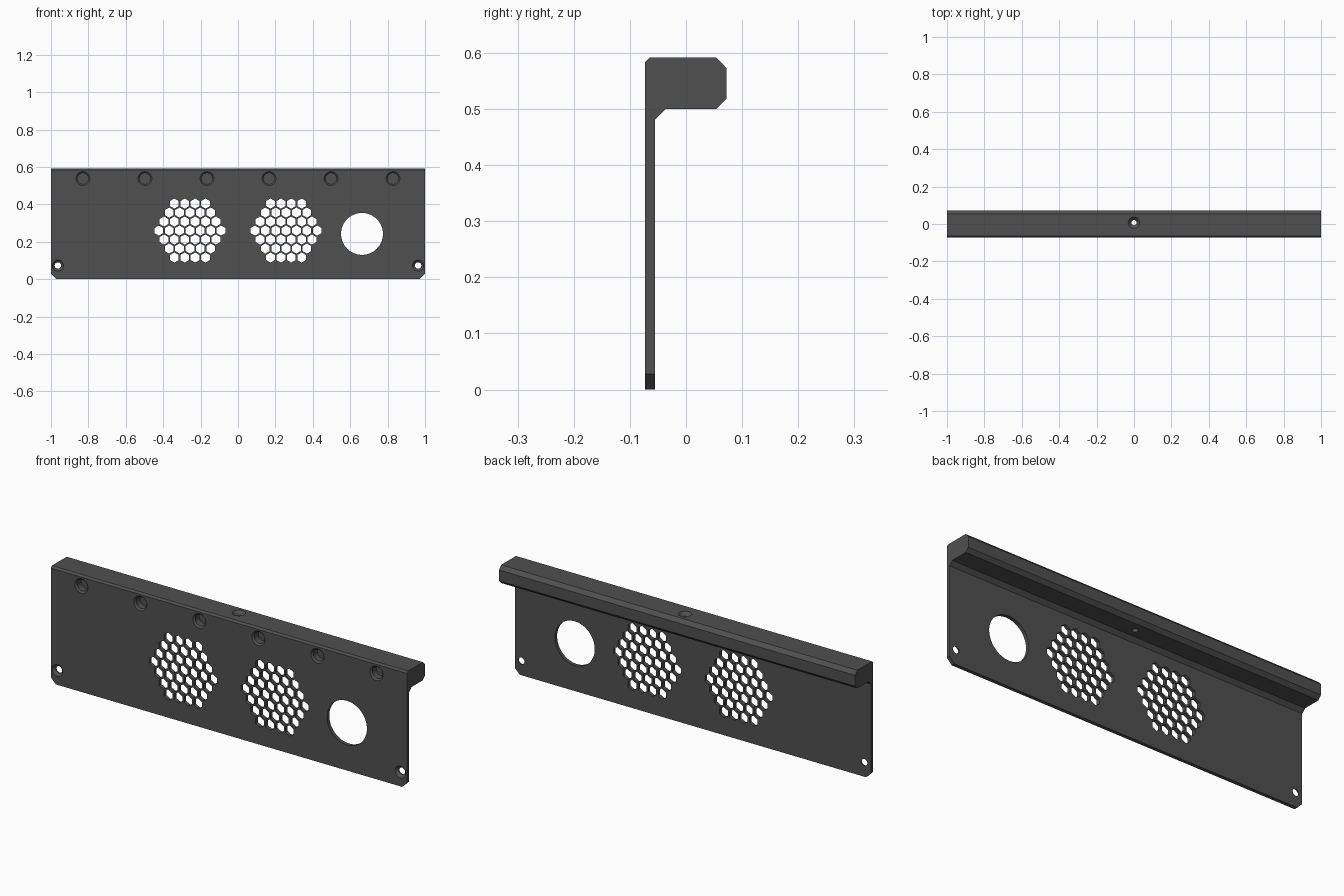
import bpy, bmesh, math
from mathutils import Matrix, Vector

if "Cube" in bpy.data.objects:
    bpy.data.objects.remove(bpy.data.objects["Cube"])

FRONT = -0.073          # y of the front face
TOP = 0.592

grey = bpy.data.materials.new("dark grey")
grey.diffuse_color = (0.08, 0.08, 0.08, 1)
grey.use_nodes = True
grey.node_tree.nodes["Principled BSDF"].inputs["Base Color"].default_value = grey.diffuse_color


def new_object(name, bm):
    bmesh.ops.recalc_face_normals(bm, faces=bm.faces)
    mesh = bpy.data.meshes.new(name)
    bm.to_mesh(mesh)
    bm.free()
    mesh.materials.append(grey)
    ob = bpy.data.objects.new(name, mesh)
    bpy.context.collection.objects.link(ob)
    return ob


def bore(bm, start, axis, steps, sides=32, turn=0.0):
    """Stacked rings (depth, radius) along an axis, capped at both ends."""
    rot = Vector((0, 0, 1)).rotation_difference(axis).to_matrix().to_4x4()
    place = Matrix.Translation(start) @ rot
    rings = []
    for depth, r in steps:
        angles = [turn + 2 * math.pi * i / sides for i in range(sides)]
        rings.append([bm.verts.new(place @ Vector((r * math.cos(a), r * math.sin(a), depth)))
                      for a in angles])
    bm.faces.new(rings[0][::-1])
    bm.faces.new(rings[-1])
    for a, b in zip(rings, rings[1:]):
        for i in range(sides):
            j = (i + 1) % sides
            bm.faces.new((a[i], a[j], b[j], b[i]))


# Panel with chamfered top flange: side profile (y, z) extruded along x
profile = [(FRONT, 0), (-0.055, 0), (-0.055, 0.481), (-0.036, 0.5), (0.054, 0.5),
           (0.072, 0.518), (0.072, 0.573), (0.054, TOP), (-0.064, TOP), (FRONT, 0.583)]
bm = bmesh.new()
end = bm.faces.new([bm.verts.new((-1, y, z)) for y, z in profile])
ext = bmesh.ops.extrude_face_region(bm, geom=[end])
bmesh.ops.translate(bm, vec=(2, 0, 0),
                    verts=[v for v in ext["geom"] if isinstance(v, bmesh.types.BMVert)])
# clipped lower corners
corners = [e for e in bm.edges if all(v.co.z < 0.001 for v in e.verts)
           and abs(e.verts[0].co.x - e.verts[1].co.x) < 0.001]
bmesh.ops.bevel(bm, geom=corners, offset=0.028, segments=1, affect='EDGES')
panel = new_object("vented_panel", bm)

# All holes gathered in one cutter
cut = bmesh.new()
back = Vector((0, 1, 0))

# Two honeycomb vents
pitch = 0.0555
for cx in (-0.257, 0.257):
    for row in range(-3, 4):
        count = 7 - abs(row)
        for i in range(count):
            x = cx + (i - (count - 1) / 2) * pitch
            z = 0.26 + row * pitch * math.sqrt(3) / 2
            bore(cut, (x, FRONT - 0.01, z), back, [(0, 0.027), (0.04, 0.027)], 6, math.pi / 2)

# Large round opening
bore(cut, (0.663, FRONT - 0.01, 0.242), back, [(0, 0.112), (0.04, 0.112)], 64)

# Countersunk screw holes in the lower corners
for x in (-0.963, 0.963):
    bore(cut, (x, FRONT, 0.073), back,
         [(-0.002, 0.030), (0, 0.030), (0.013, 0.017), (0.03, 0.017)])

# Row of blind sockets along the flange
for i in range(6):
    bore(cut, (-0.829 + i * 0.3316, FRONT, 0.538), back,
         [(-0.002, 0.037), (0, 0.037), (0.008, 0.029), (0.04, 0.029)])

# Countersunk hole down through the flange
bore(cut, (0, 0.007, TOP), Vector((0, 0, -1)),
     [(-0.002, 0.031), (0, 0.031), (0.017, 0.014), (0.12, 0.014)])

cutter = new_object("hole_cutter", cut)
cutter.hide_render = True

# Cut the holes, then discard the cutter
mod = panel.modifiers.new("holes", 'BOOLEAN')
mod.operation = 'DIFFERENCE'
mod.solver = 'EXACT'
mod.object = cutter
bpy.context.view_layer.objects.active = panel
panel.select_set(True)
bpy.ops.object.modifier_apply(modifier=mod.name)
bpy.data.objects.remove(cutter)
bpy.ops.object.shade_smooth_by_angle(angle=math.radians(25))
